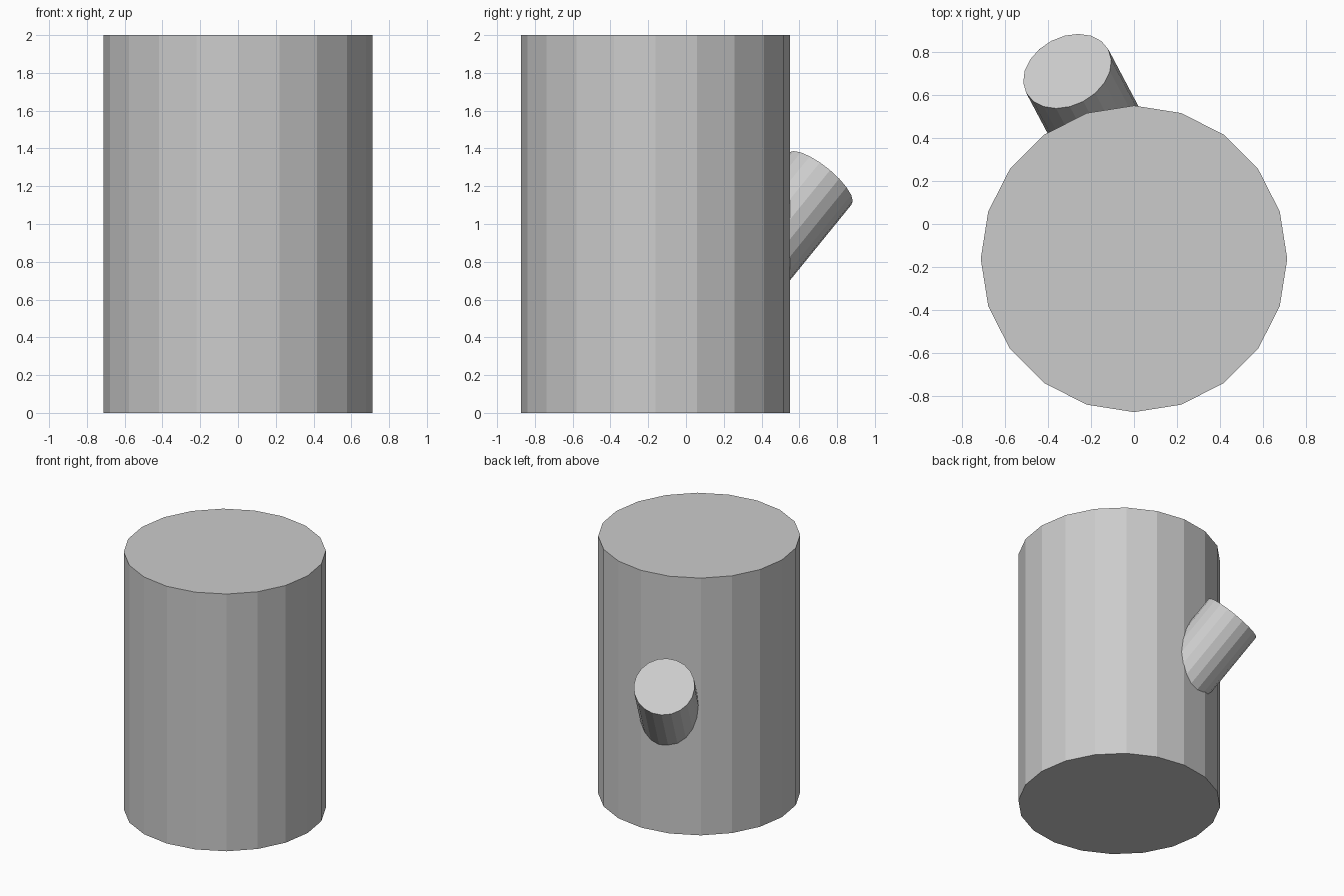
import bpy
from mathutils import Vector

if "Cube" in bpy.data.objects:
    bpy.data.objects.remove(bpy.data.objects["Cube"])


def cylinder(name, start, end, radius, sides=20):
    start, end = Vector(start), Vector(end)
    axis = end - start
    bpy.ops.mesh.primitive_cylinder_add(
        vertices=sides, radius=radius, depth=axis.length,
        location=(start + end) / 2,
        rotation=axis.to_track_quat('Z', 'Y').to_euler())
    obj = bpy.context.object
    obj.name = name
    return obj


# Upright trunk
cylinder("trunk", (0, -0.162, 0), (0, -0.162, 2), 0.712)

# Slanted branch stub, rooted inside the trunk
tip = Vector((-0.31, 0.71, 1.24))
direction = Vector((-0.53, 1.0, 1.23)).normalized()
cylinder("branch_stub", tip - direction * 0.75, tip, 0.216)
